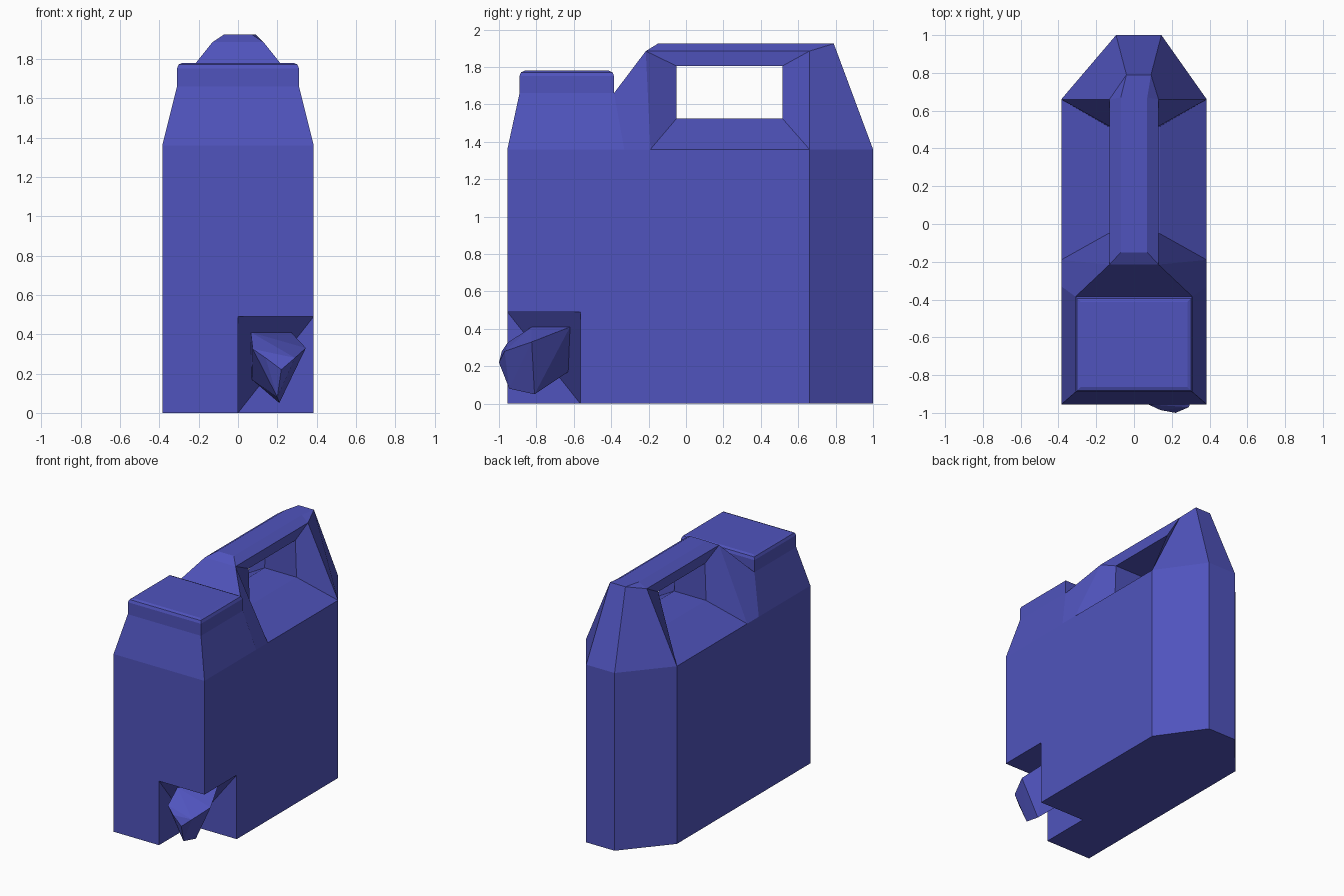
import bpy
import bmesh

default = bpy.data.objects.get("Cube")
if default:
    bpy.data.objects.remove(default, do_unlink=True)

BLUE = (0.08, 0.088, 0.51, 1.0)
blue = bpy.data.materials.new("blue_plastic")
blue.use_nodes = True
blue.diffuse_color = BLUE
blue.node_tree.nodes["Principled BSDF"].inputs["Base Color"].default_value = BLUE


def make_object(name, bm):
    bmesh.ops.recalc_face_normals(bm, faces=bm.faces[:])
    mesh = bpy.data.meshes.new(name)
    bm.to_mesh(mesh)
    bm.free()
    mesh.materials.append(blue)
    obj = bpy.data.objects.new(name, mesh)
    bpy.context.collection.objects.link(obj)
    return obj


def hull_object(name, points):
    bm = bmesh.new()
    for p in points:
        bm.verts.new(p)
    bmesh.ops.convex_hull(bm, input=bm.verts[:])
    bmesh.ops.dissolve_limit(bm, angle_limit=0.01, verts=bm.verts[:], edges=bm.edges[:])
    return make_object(name, bm)


# Key points of one half of the canister; the other half is mirrored
HALF, TOP, SHIFT = 0.385, 1.36, 0.025
half_points = {
    "base_front": (HALF, -0.955, 0), "base_side": (HALF, 0.66, 0), "base_back": (0.12, 1, 0),
    "side_front": (HALF, -0.955, TOP), "side_crease": (HALF, -0.33, TOP),
    "side_mid": (HALF, -0.19, TOP), "side_back": (HALF, 0.66, TOP), "back": (0.12, 1, TOP),
    "neck_front": (0.31, -0.89, 1.66), "neck_back": (0.31, -0.385, 1.66),
    "grip_front": (0.13, -0.215, 1.885), "grip_back": (0.13, 0.66, 1.885),
    "top_front": (0.07, -0.15, 1.925), "top_mid": (0.07, 0.67, 1.925),
    "top_back": (0.065, 0.79, 1.925),
    "hole_a": (0.135, -0.05, 1.525), "hole_b": (0.135, 0.515, 1.525),
    "hole_c": (0.125, 0.515, 1.805), "hole_d": (0.125, -0.05, 1.805),
}
shifted = ("base_back", "back", "top_back")

side_faces = [
    "base_front base_side side_back side_mid side_crease side_front",
    "base_side base_back back side_back",
    "side_front side_crease neck_back neck_front",
    "side_crease side_mid grip_front neck_back",
    "side_mid side_back hole_b hole_a",
    "side_back grip_back hole_c hole_b",
    "grip_back grip_front hole_d hole_c",
    "grip_front side_mid hole_a hole_d",
    "grip_front grip_back top_mid top_front",
    "side_back back top_back grip_back",
    "grip_back top_back top_mid",
]
# Loops of points whose segments are bridged from one side to the other
outline = ("base_front side_front neck_front neck_back grip_front top_front "
           "top_mid top_back back base_back base_side").split()
tunnel = "hole_a hole_b hole_c hole_d".split()

# Canister body with pierced handle
bm = bmesh.new()
sides = []
for s in (1, -1):
    sides.append({n: bm.verts.new((s * x + (SHIFT if n in shifted else 0), y, z))
                  for n, (x, y, z) in half_points.items()})
for verts in sides:
    for names in side_faces:
        bm.faces.new([verts[n] for n in names.split()])
left, right = sides
for a, b in list(zip(outline[:-2], outline[1:-1])) + list(zip(tunnel, tunnel[1:] + tunnel[:1])):
    bm.faces.new((left[a], left[b], right[b], right[a]))
bottom = ("base_front", "base_side", "base_back")
bm.faces.new([left[n] for n in bottom] + [right[n] for n in reversed(bottom)])
body = make_object("canister_body", bm)

# Corner recess: a box with its inner upper corner sliced off
box = [(x, y, z) for x in (0, 0.6) for y in (-0.565, -1.2) for z in (-0.2, 0.49)]
box.remove((0, -0.565, 0.49))
slice_points = [(0, -0.565, 0), (0, -0.955, 0.49), (HALF, -0.565, 0.49)]
cutter = hull_object("recess_cutter", box + slice_points)
cutter.hide_render = True
cut = body.modifiers.new("recess", "BOOLEAN")
cut.operation = "DIFFERENCE"
cut.solver = "EXACT"
cut.object = cutter
bpy.context.view_layer.objects.active = body
bpy.ops.object.modifier_apply(modifier=cut.name)
bpy.data.objects.remove(cutter, do_unlink=True)

# Filler cap with a softened top edge
bm = bmesh.new()
bmesh.ops.create_cube(bm, size=1)
for v in bm.verts:
    v.co = (v.co.x * 0.62, v.co.y * 0.505 - 0.6375, 1.72 + v.co.z * 0.12)
rim = [e for e in bm.edges if all(v.co.z > 1.75 for v in e.verts)]
bmesh.ops.bevel(bm, geom=rim, offset=0.028, segments=2, profile=0.5, affect="EDGES")
make_object("filler_cap", bm)

# Three-sided spigot growing out of the sliced recess face
spigot_base = [(0.065, -0.825, 0.41), (0.27, -0.62, 0.41), (0.07, -0.63, 0.17)]
spigot_rim = [(0.075, -0.955, 0.325), (0.345, -0.825, 0.33), (0.21, -0.81, 0.05)]
spigot_nose = [(0.14, -0.985, 0.28), (0.29, -0.97, 0.28), (0.2, -0.945, 0.08),
               (0.22, -1.0, 0.22)]
hull_object("spigot", spigot_base + spigot_rim + spigot_nose)
